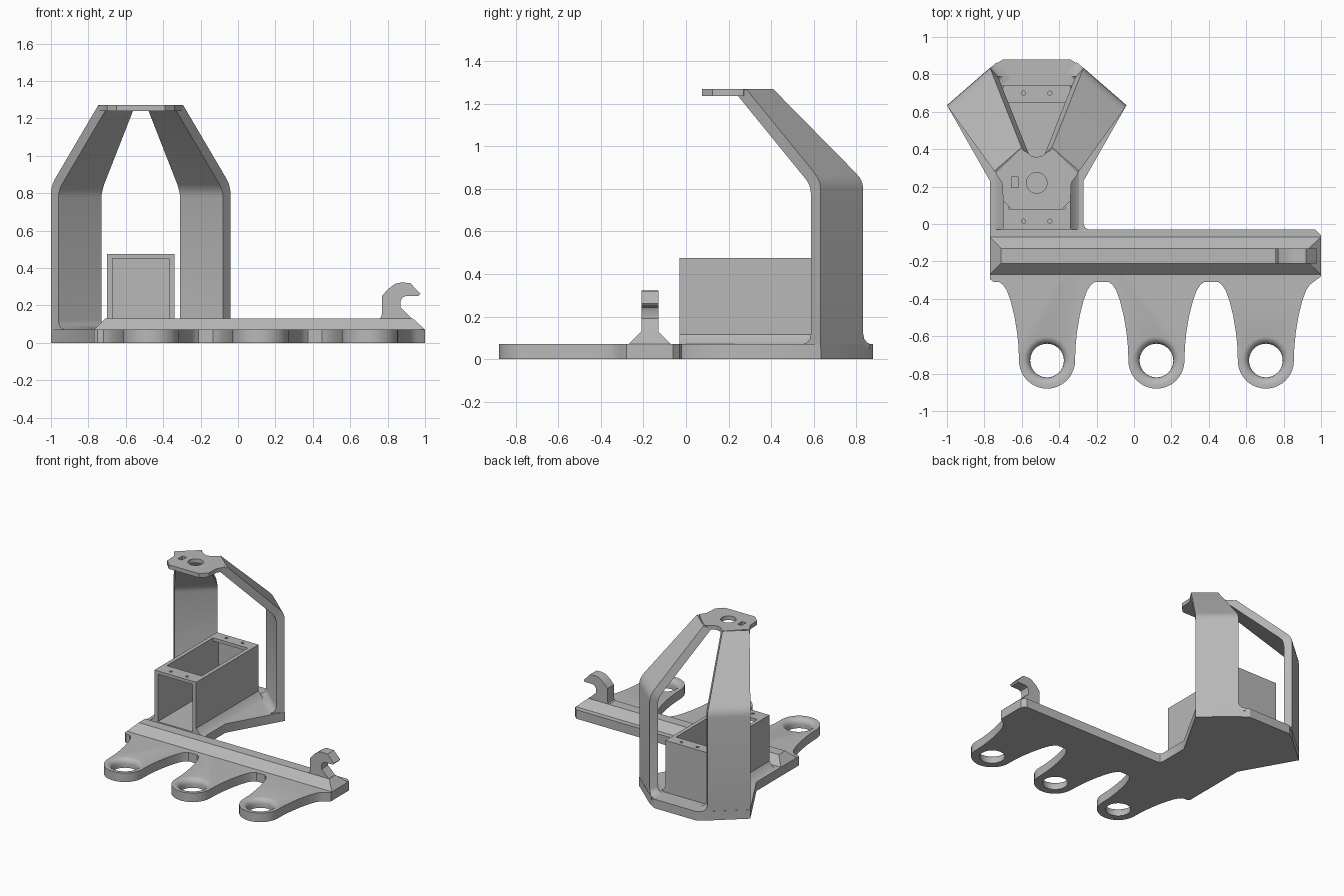
import bpy, bmesh, math

if "Cube" in bpy.data.objects:
    bpy.data.objects.remove(bpy.data.objects["Cube"])

GREY = bpy.data.materials.new("plain grey")
GREY.diffuse_color = (0.48, 0.48, 0.48, 1)
GREY.use_nodes = True
GREY.node_tree.nodes["Principled BSDF"].inputs["Base Color"].default_value = GREY.diffuse_color
CX = -0.52          # centre line of the tower


def loft(name, rings):
    """Closed solid through rings of equal point count."""
    bm = bmesh.new()
    vs = [[bm.verts.new(p) for p in r] for r in rings]
    n = len(vs[0])
    for a, b in zip(vs, vs[1:]):
        for i in range(n):
            j = (i + 1) % n
            bm.faces.new((a[i], a[j], b[j], b[i]))
    bm.faces.new(vs[0][::-1])
    bm.faces.new(vs[-1])
    bmesh.ops.recalc_face_normals(bm, faces=bm.faces)
    me = bpy.data.meshes.new(name)
    bm.to_mesh(me)
    bm.free()
    me.materials.append(GREY)
    ob = bpy.data.objects.new(name, me)
    bpy.context.collection.objects.link(ob)
    return ob


def prism(name, outline, z0, z1):
    return loft(name, [[(x, y, z) for x, y in outline] for z in (z0, z1)])


def block(name, x0, x1, y0, y1, z0, z1):
    return prism(name, [(x0, y0), (x1, y0), (x1, y1), (x0, y1)], z0, z1)


def round_cutter(x, y, steps, n=40):
    """Turned cutter from (radius, z) steps."""
    ang = [2 * math.pi * i / n for i in range(n)]
    return loft("cutter", [[(x + r * math.cos(a), y + r * math.sin(a), z) for a in ang]
                           for r, z in steps])


def cut(ob, cutters):
    bpy.context.view_layer.objects.active = ob
    for c in cutters:
        m = ob.modifiers.new("cut", 'BOOLEAN')
        m.operation, m.solver, m.object = 'DIFFERENCE', 'EXACT', c
        bpy.ops.object.modifier_apply(modifier=m.name)
        bpy.data.objects.remove(c)


def flip(p):
    return (2 * CX - p[0],) + tuple(p[1:])


# Base plate with three ring fingers and a flared tower foot
FINGERS = (-0.465, 0.12, 0.705)
SIDE = [(.255, -.31), (.235, -.325), (.215, -.355), (.195, -.41), (.175, -.49),
        (.16, -.58), (.152, -.66)]
outline = [(-.77, -.295), (-.75, -.31)]
for fx in FINGERS:
    outline += [(fx - o, y) for o, y in SIDE]
    outline += [(fx - .15 * math.cos(math.pi * i / 20), -.73 - .15 * math.sin(math.pi * i / 20))
                for i in range(21)]
    outline += [(fx + o, y) for o, y in reversed(SIDE)]
outline += [(1, -.28), (1, -.06), (.97, -.03), (-.24, -.03), (-.261, -.021), (-.27, 0)]
foot = [(-.77, .23), (-1, .635), (-.77, .835), (-.70, .88)]
outline += [flip(p) for p in foot] + foot[::-1]
base = prism("base_plate", outline, 0, .07)
flare = [(.09, -.02), (.09, .03), (.093, .045), (.102, .058), (.115, .067), (.13, .0705), (.13, .1)]
cut(base, [round_cutter(fx, -.73, flare) for fx in FINGERS])

# Bevelled ridge along the bar
loft("ridge", [[(x0, y0, z), (x1, y0, z), (x1, y1, z), (x0, y1, z)]
               for x0, x1, y0, y1, z in ((-.77, 1, -.27, -.07, .065),
                                         (-.77, 1, -.27, -.07, .07),
                                         (-.71, .935, -.21, -.13, .13))])

# Hook at the end of the ridge
hook = [(.75, .125), (.765, .137), (.77, .155), (.77, .25), (.80, .285), (.84, .315), (.87, .322),
        (.92, .32), (.975, .262), (.965, .25), (.90, .25), (.88, .243), (.87, .225),
        (.87, .19), (.935, .125)]
loft("hook", [[(x, y, z) for x, z in hook] for y in (-.21, -.13)])

# Open box with end bridges across the top
box = block("holder_box", -.70, -.34, -.03, .74, .06, .475)
cut(box, [block("cutter", -.67, -.37, -.1, .715, .08, .45),
          block("cutter", -.67, -.37, .08, .65, .3, .6)]
    + [round_cutter(x, y, [(.011, .4), (.011, .6)], 16) for x in (-.59, -.45) for y in (.015, .70)])

# Sloped skirts beside the box
skirt = [(-.745, .065), (-.745, .07), (-.725, .082), (-.70, .115), (-.69, .065)]
for side, f in (("left", lambda p: p), ("right", flip)):
    loft(side + "_box_skirt", [[f((x, y, z)) for x, z in skirt] for y in (-.03, .74)])

# Bent tapering legs: (outer depth, outer z, inner depth, inner z, rear spread)
A, B, N, E = (-1, .633), (-.77, .833), (.656, -.755), (.755, .656)
LEVELS = [(0, .05, .11, .05, .05), (0, .07, .11, .07, .05), (0, .078, .085, .078, .028),
          (0, .095, .067, .095, .008), (0, .12, .06, .12, 0),
          (0, .80, .06, .775, 0), (.004, .825, .064, .80, 0), (.015, .85, .073, .823, 0),
          (.035, .875, .09, .845, 0), (.43, 1.27, .485, 1.24, 0)]


def leg_point(p, depth, along, z):
    return (p[0] + N[0] * depth + E[0] * along, p[1] + N[1] * depth + E[1] * along, z)


rings = []
for do, zo, di, zi, spread in LEVELS:
    to, ti = max(0, zo - .84), max(0, zi - .825)
    rings.append([leg_point(A, do, -.09 * to, zo), leg_point(B, do, spread - .35 * to, zo),
                  leg_point(B, di, spread - .35 * ti, zi), leg_point(A, di, -.09 * ti, zi)])
loft("left_leg", rings)
loft("right_leg", [[flip(p) for p in r] for r in rings])

# Top plate with round hole and slot
half = [(-.65, .075), (-.70, .125), (-.705, .22), (-.74, .27), (-.605, .40), (-.575, .385), (-.55, .365)]
plate = prism("top_plate", half + [(CX, .357)] + [flip(p) for p in half[::-1]], 1.238, 1.27)
cut(plate, [round_cutter(CX, .22, [(.055, 1.2), (.055, 1.3)]),
            block("cutter", -.655, -.62, .195, .25, 1.2, 1.3)])

# Soft shading with crisp edges
for ob in bpy.context.collection.objects:
    ob.select_set(True)
    bpy.context.view_layer.objects.active = ob
bpy.ops.object.shade_smooth_by_angle(angle=math.radians(32))
